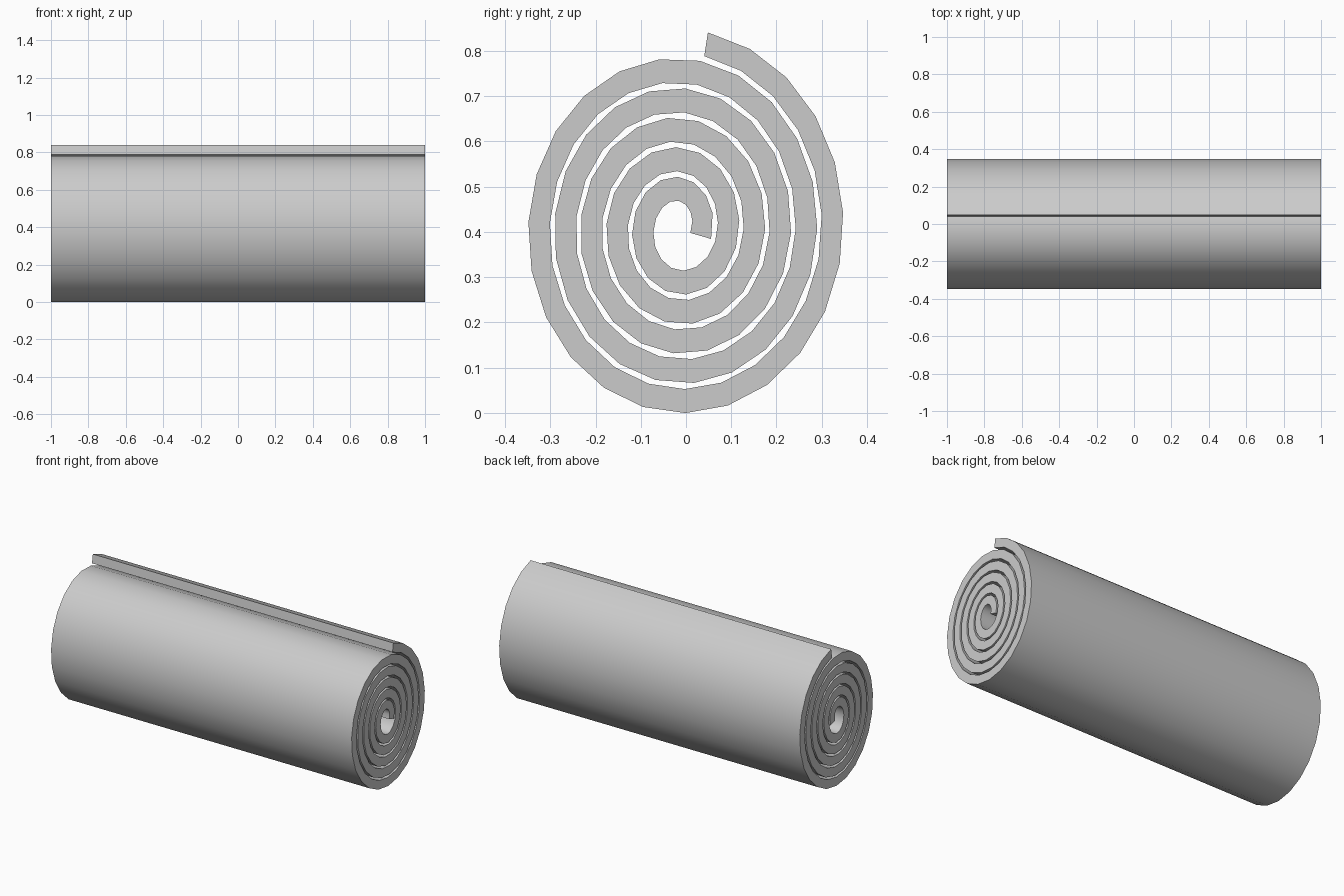
import bpy
import bmesh
from math import sin, cos, pi, radians

cube = bpy.data.objects.get("Cube")
if cube:
    bpy.data.objects.remove(cube, do_unlink=True)

HALF_LENGTH = 1.0
CENTRE_Y, CENTRE_Z = -0.015, 0.408
START, END = 0.027, 5.29         # turns, measured clockwise from the top


def spiral_point(turn, x, inner):
    """Point on the oval spiral, on the outer or inner side of the sheet."""
    ry = 0.377 - 0.0575 * turn - (0.0475 if inner else 0)
    rz = 0.441 - 0.0655 * turn - (0.053 if inner else 0)
    a = 2 * pi * turn
    return (x, CENTRE_Y + ry * sin(a), CENTRE_Z + rz * cos(a))


# Turn positions: finer facets on the outside, coarser near the core
turns = [START]
while turns[-1] < END - 0.03:
    sides = 24 - 1.8 * turns[-1]
    turns.append(min(turns[-1] + 1 / sides, END))
turns[-1] = END

# Rolled sheet: a rectangular section swept along the spiral
bm = bmesh.new()
sections = []
for t in turns:
    corners = [(-HALF_LENGTH, False), (HALF_LENGTH, False),
               (HALF_LENGTH, True), (-HALF_LENGTH, True)]
    sections.append([bm.verts.new(spiral_point(t, x, side)) for x, side in corners])
for a, b in zip(sections, sections[1:]):
    for i in range(4):
        j = (i + 1) % 4
        bm.faces.new((a[i], a[j], b[j], b[i]))
bm.faces.new(sections[0])
bm.faces.new(sections[-1])
bmesh.ops.recalc_face_normals(bm, faces=bm.faces)

mesh = bpy.data.meshes.new("rolled_sheet")
bm.to_mesh(mesh)
bm.free()
roll = bpy.data.objects.new("rolled_sheet", mesh)
bpy.context.collection.objects.link(roll)

# Plain grey material
grey = bpy.data.materials.new("light_grey")
grey.use_nodes = True
colour = (0.6, 0.6, 0.6, 1)
grey.diffuse_color = colour
grey.node_tree.nodes["Principled BSDF"].inputs["Base Color"].default_value = colour
mesh.materials.append(grey)

# Smooth wrap with crisp sheet edges
bpy.ops.object.select_all(action='DESELECT')
roll.select_set(True)
bpy.context.view_layer.objects.active = roll
bpy.ops.object.shade_smooth_by_angle(angle=radians(35))
